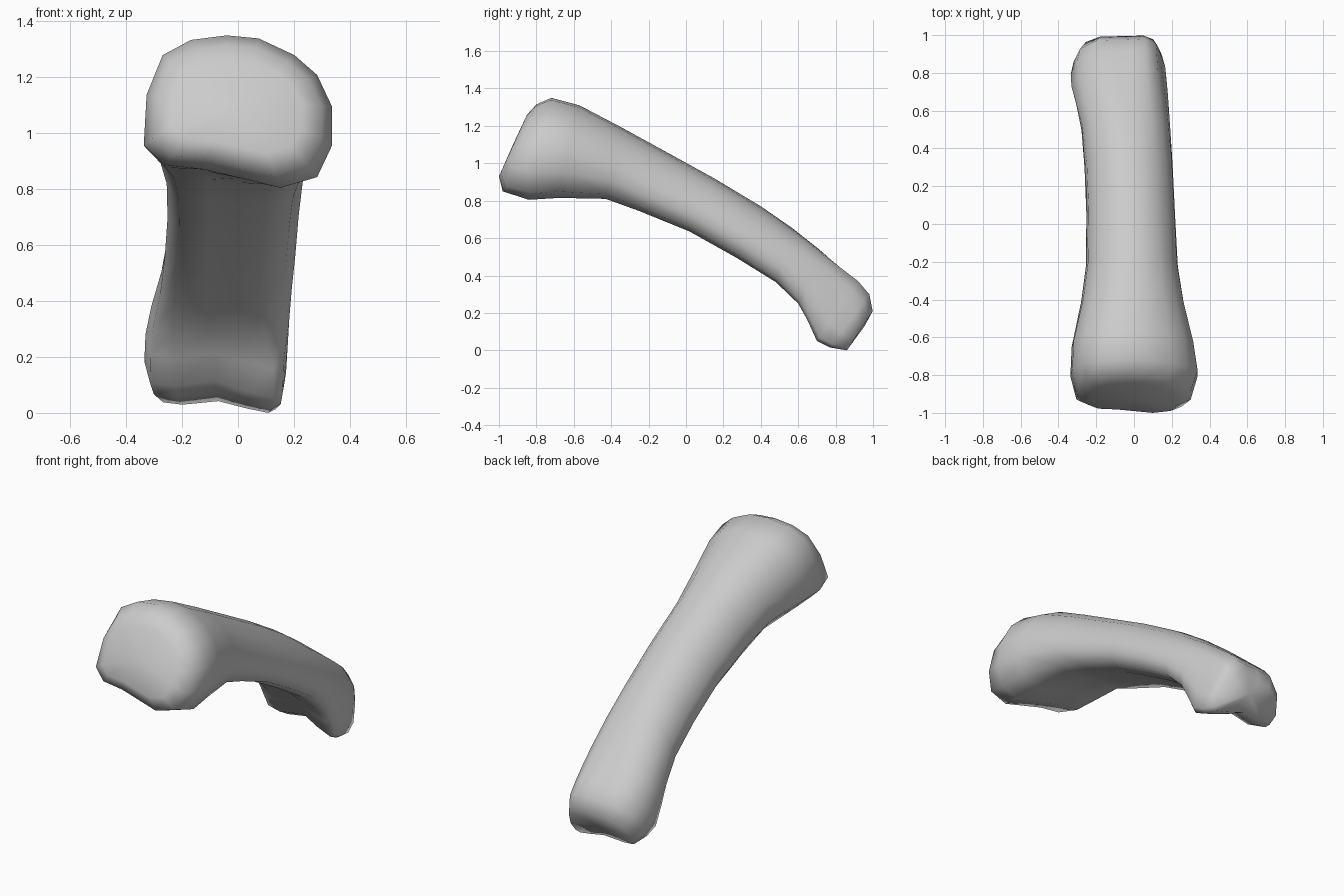
import bpy, bmesh
from mathutils import Vector

# Unit cross-sections, clockwise from the top: (across -1..1, height 0..1)
BASE = [(-.12, 1), (.22, .98), (.6, .87), (.84, .74), (1, .53), (1, .28), (.84, .07),
        (.45, 0), (.05, .06), (-.35, .12), (-.78, .15), (-1, .28), (-.97, .61), (-.8, .87), (-.5, .97)]
SHAFT = [(-.05, 1), (.28, .97), (.6, .86), (.83, .67), (.98, .45), (1, .25), (.85, .06),
         (.45, 0), (.05, .02), (-.35, .03), (-.82, .03), (-1, .22), (-.95, .5), (-.74, .77), (-.4, .95)]
HEAD = [(-.12, .97), (.22, .98), (.55, 1), (.8, .85), (.9, .62), (1, .3), (.95, .06),
        (.83, 0), (.45, .08), (0, .2), (-.6, .14), (-.92, .18), (-1, .42), (-.86, .75), (-.5, .96)]

# Stations: top y, top z, bottom y, bottom z, left x, right x
STATIONS = [
    (-.85, 1.26, -1.0, .93, -.24, .23),
    (-.80, 1.315, -.98, .85, -.305, .30),
    (-.72, 1.35, -.84, .805, -.337, .337),
    (-.57, 1.31, -.68, .815, -.33, .315),
    (-.36, 1.2, -.43, .81, -.28, .262),
    (-.15, 1.085, -.25, .745, -.255, .232),
    (.15, .92, .02, .635, -.252, .217),
    (.40, .77, .27, .495, -.262, .205),
    (.57, .655, .48, .365, -.283, .192),
    (.72, .54, .60, .25, -.315, .183),
    (.83, .445, .65, .16, -.332, .178),
    (.92, .37, .70, .05, -.335, .172),
    (.98, .30, .77, .015, -.32, .165),
    (.998, .21, .86, 0, -.285, .145),
]
# Blend along the bone: 0 base, 1 shaft, 2 head
BLEND = [0, 0, 0, .2, .65, 1, 1, 1, 1.25, 1.6, 1.9, 2, 2, 2]


def section(t):
    a, b, f = (BASE, SHAFT, t) if t <= 1 else (SHAFT, HEAD, t - 1)
    return [Vector(p).lerp(Vector(q), f) for p, q in zip(a, b)]


# Loft the bone through the tilted stations
bm = bmesh.new()
rings = []
for (ty, tz, by, bz, xl, xr), t in zip(STATIONS, BLEND):
    ring = []
    for u, v in section(t):
        x = (xl + xr) / 2 + u * (xr - xl) / 2
        ring.append(bm.verts.new((x, by + (ty - by) * v, bz + (tz - bz) * v)))
    rings.append(ring)
n = len(BASE)
for a, b in zip(rings, rings[1:]):
    for i in range(n):
        j = (i + 1) % n
        bm.faces.new((a[i], a[j], b[j], b[i]))

# Joint surfaces at both ends
for ring, centre in ((rings[0], (0, -.925, 1.1)), (rings[-1], (-.06, .955, .13))):
    c = bm.verts.new(centre)
    for i in range(n):
        bm.faces.new((ring[i], ring[(i + 1) % n], c))
bmesh.ops.recalc_face_normals(bm, faces=bm.faces)

mesh = bpy.data.meshes.new("finger_bone")
bm.to_mesh(mesh)
bm.free()
for p in mesh.polygons:
    p.use_smooth = True
bone = bpy.data.objects.new("finger_bone", mesh)
bpy.context.collection.objects.link(bone)
